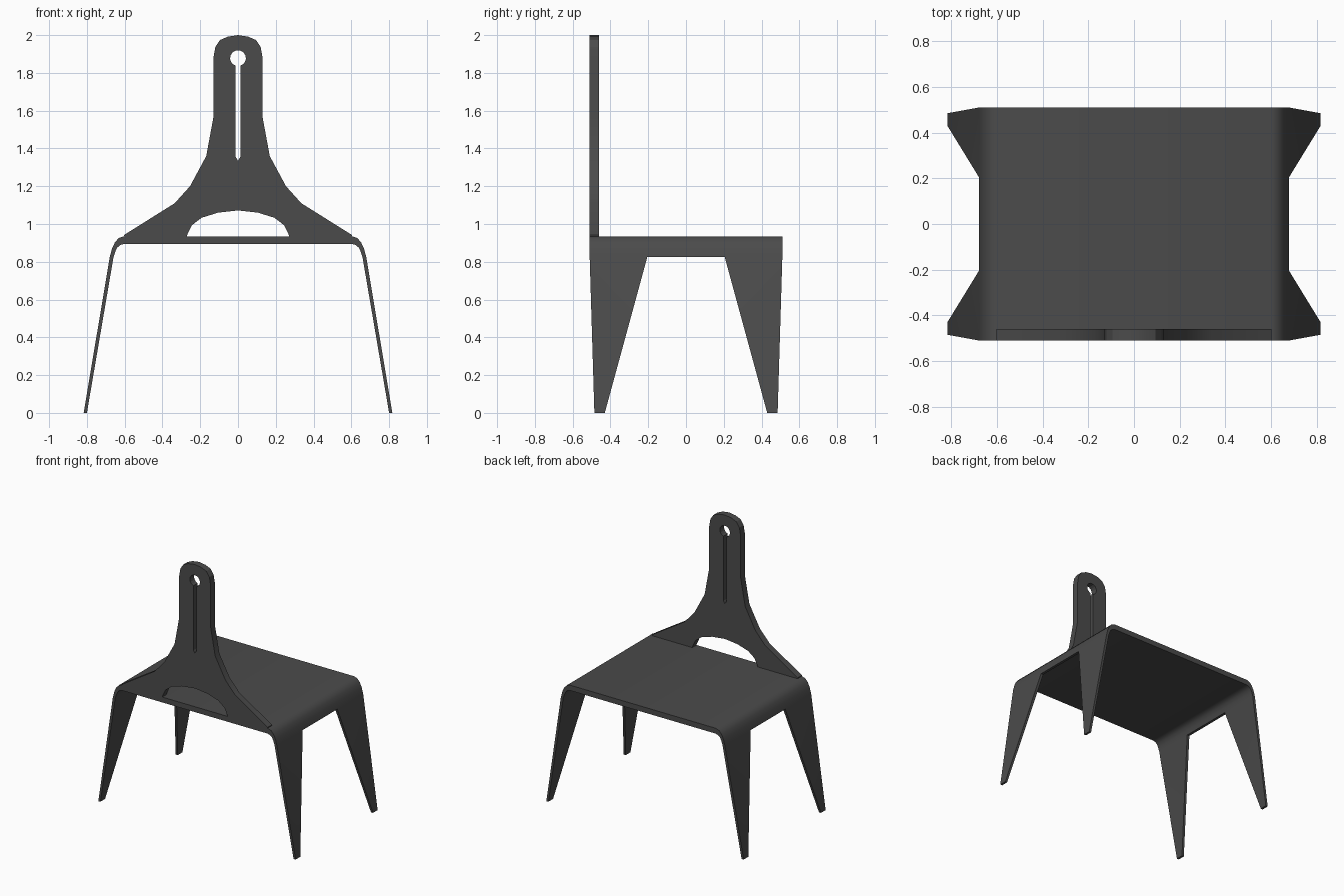
import bpy, bmesh, math

if "Cube" in bpy.data.objects:
    bpy.data.objects.remove(bpy.data.objects["Cube"])

mat = bpy.data.materials.new("dark_grey")
mat.diffuse_color = (0.07, 0.07, 0.07, 1)
mat.use_nodes = True
mat.node_tree.nodes["Principled BSDF"].inputs["Base Color"].default_value = mat.diffuse_color


def finish(obj, angle):
    bpy.ops.object.select_all(action='DESELECT')
    bpy.context.view_layer.objects.active = obj
    obj.select_set(True)
    bpy.ops.object.shade_smooth_by_angle(angle=math.radians(angle))


# Bent sheet: one quarter of seat, bend and leg, mirrored in x and y
def make_seat():
    outer = [(0, 0.935), (0.605, 0.935), (0.632, 0.925), (0.652, 0.902),
             (0.667, 0.87), (0.679, 0.825), (0.817, 0)]
    inner = [(0, 0.895), (0.60, 0.895), (0.623, 0.889), (0.639, 0.875),
             (0.649, 0.855), (0.659, 0.825), (0.800, 0)]
    last = len(outer) - 1
    bm = bmesh.new()

    def ring(x, z, ys):
        return [bm.verts.new((x, y, z)) for y in ys]

    o, n = [], []
    for i in range(len(outer)):
        ys = (0.43, 0.485) if i == last else (0, 0.205, 0.51)
        o.append(ring(*outer[i], ys))
        n.append(ring(*inner[i], ys))
    for i in range(last):
        # the strip between the legs stops at the bend
        cols = (0, 1) if i < last - 1 else (1,)
        for c in cols:
            d = c - 1 if i == last - 1 else c
            bm.faces.new((o[i][c], o[i + 1][d], o[i + 1][d + 1], o[i][c + 1]))
            bm.faces.new((n[i][c], n[i][c + 1], n[i + 1][d + 1], n[i + 1][d]))
        bm.faces.new((o[i][-1], o[i + 1][-1], n[i + 1][-1], n[i][-1]))
    b = last - 1
    bm.faces.new((o[b][0], n[b][0], n[b][1], o[b][1]))           # apron edge
    bm.faces.new((o[b][1], n[b][1], n[last][0], o[last][0]))     # leg inner edge
    bm.faces.new((o[last][0], n[last][0], n[last][1], o[last][1]))  # foot
    # mirror into the other three quarters
    for axis in (0, 1):
        geom = bm.verts[:] + bm.edges[:] + bm.faces[:]
        dup = bmesh.ops.duplicate(bm, geom=geom)["geom"]
        for v in dup:
            if isinstance(v, bmesh.types.BMVert):
                v.co[axis] *= -1
        bmesh.ops.remove_doubles(bm, verts=bm.verts[:], dist=1e-5)
    bmesh.ops.recalc_face_normals(bm, faces=bm.faces[:])
    me = bpy.data.meshes.new("seat_and_legs")
    bm.to_mesh(me)
    bm.free()
    obj = bpy.data.objects.new("seat_and_legs", me)
    bpy.context.collection.objects.link(obj)
    me.materials.append(mat)
    finish(obj, 35)


# Upright backrest: flat outline with arch and keyhole, given thickness
def make_backrest():
    half = [(0.27, 0.925), (0.60, 0.925), (0.603, 0.942), (0.335, 1.11),
            (0.254, 1.20), (0.168, 1.36), (0.13, 1.566), (0.13, 1.88),
            (0.12, 1.937), (0.095, 1.974), (0.053, 1.992)]
    arch = [(0.27, 0.94), (0.245, 0.993), (0.193, 1.033), (0.106, 1.06)]
    flip = lambda pts: [(-x, z) for x, z in reversed(pts)]
    outline = half + [(0, 2.0)] + flip(half) + flip(arch)[::-1] \
        + [(0, 1.072)] + arch[::-1]

    r, cz, w = 0.042, 1.878, 0.012
    a0 = -math.pi / 2 + math.asin(w / r)
    a1 = math.pi - a0
    hole = [(r * math.cos(a), cz + r * math.sin(a))
            for a in (a0 + (a1 - a0) * i / 14 for i in range(15))]
    hole += [(-w, 1.355), (0, 1.335), (w, 1.355)]

    cu = bpy.data.curves.new("backrest_outline", 'CURVE')
    cu.dimensions = '2D'
    cu.fill_mode = 'BOTH'
    cu.extrude = 0.025
    for pts in (outline, hole):
        s = cu.splines.new('POLY')
        s.points.add(len(pts) - 1)
        for p, (x, z) in zip(s.points, pts):
            p.co = (x, z, 0, 1)
        s.use_cyclic_u = True
    tmp = bpy.data.objects.new("backrest_outline", cu)
    bpy.context.collection.objects.link(tmp)
    dg = bpy.context.evaluated_depsgraph_get()
    me = bpy.data.meshes.new_from_object(tmp.evaluated_get(dg))
    bpy.data.objects.remove(tmp)

    bm = bmesh.new()
    bm.from_mesh(me)
    bmesh.ops.remove_doubles(bm, verts=bm.verts[:], dist=1e-5)
    for v in bm.verts:
        x, z, d = v.co
        v.co = (x, -0.485 - d, z)
    bmesh.ops.recalc_face_normals(bm, faces=bm.faces[:])
    bm.to_mesh(me)
    bm.free()
    me.name = "backrest"
    me.materials.clear()
    me.materials.append(mat)
    obj = bpy.data.objects.new("backrest", me)
    bpy.context.collection.objects.link(obj)
    finish(obj, 20)


make_seat()
make_backrest()
